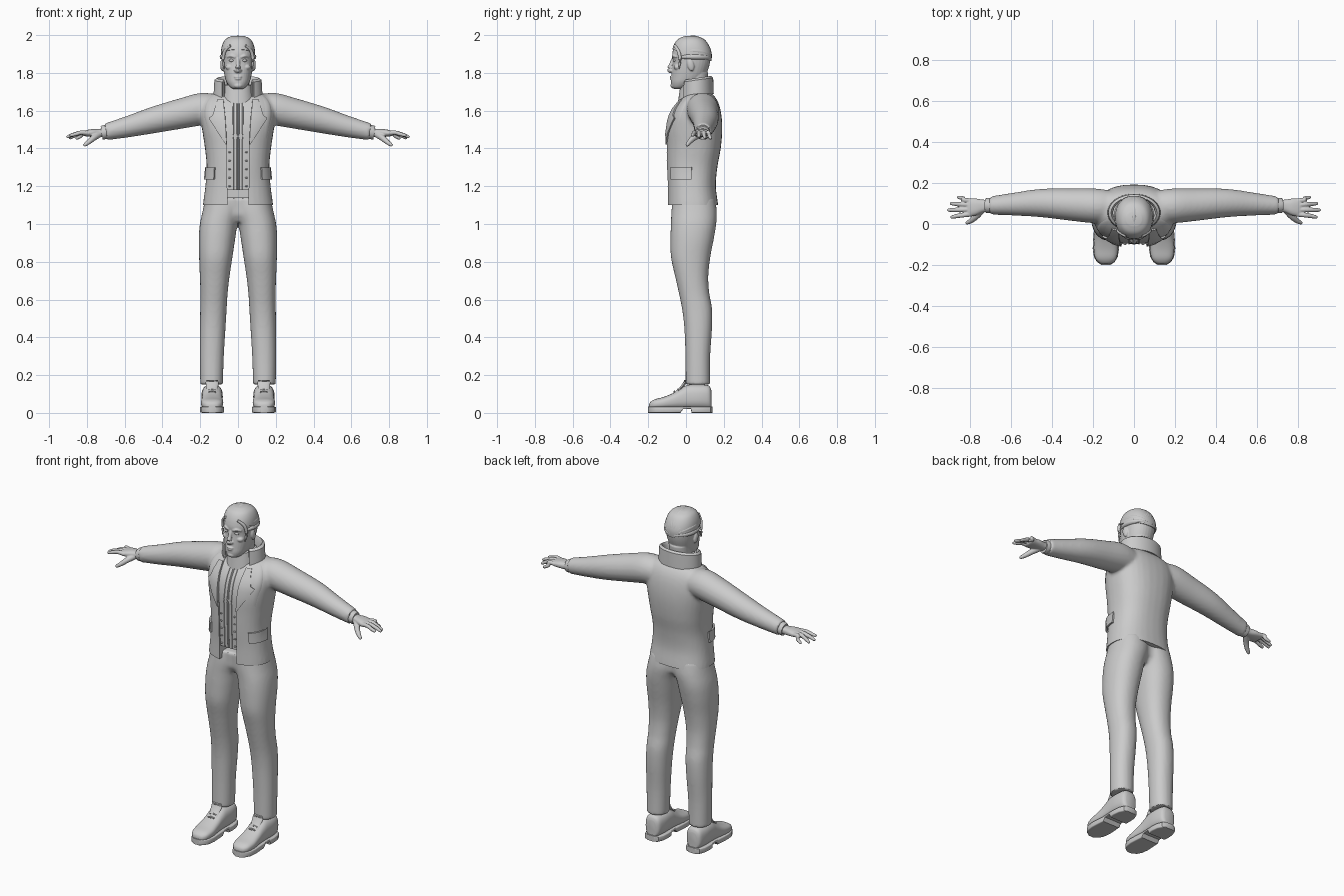
import bpy, bmesh, math
from mathutils import Vector, Matrix

if "Cube" in bpy.data.objects:
    bpy.data.objects.remove(bpy.data.objects["Cube"])

grey = bpy.data.materials.new("plain grey")
grey.use_nodes = True
grey.diffuse_color = (0.6, 0.6, 0.6, 1)
grey.node_tree.nodes["Principled BSDF"].inputs["Base Color"].default_value = (0.6, 0.6, 0.6, 1)


# ---- helpers ----
def spow(v, p):
    return math.copysign(abs(v) ** p, v)


def smooth(rows, k=4):
    """Catmull-Rom rows between the given rows."""
    out = []
    for i in range(len(rows) - 1):
        quad = [rows[max(0, min(len(rows) - 1, i + d))] for d in (-1, 0, 1, 2)]
        for j in range(k):
            t = j / k
            out.append(tuple(b + t / 2 * (c - a + t * (2*a - 5*b + 4*c - d + t * (3*(b - c) + d - a)))
                             for a, b, c, d in zip(*quad)))
    return out + [tuple(rows[-1])]


def ring(c, u, v, e=2, n=32):
    return [Vector(c) + Vector(u) * spow(math.cos(2*math.pi*i/n), 2/e)
            + Vector(v) * spow(math.sin(2*math.pi*i/n), 2/e) for i in range(n)]


def flat_ring(row, e=2.2):
    z, x0, x1, y0, y1 = row
    return ring(((x0+x1)/2, (y0+y1)/2, z), ((x1-x0)/2, 0, 0), (0, (y1-y0)/2, 0), e)


def loft(bm, rings, closed=True):
    vs = [[bm.verts.new(p) for p in r] for r in rings]
    n = len(vs[0])
    for a, b in zip(vs, vs[1:]):
        for i in range(n if closed else n - 1):
            bm.faces.new((a[i], a[(i+1) % n], b[(i+1) % n], b[i]))
    if closed:
        bm.faces.new(vs[0])
        bm.faces.new(vs[-1])


def tube(bm, pts, flat=1.0, n=12):
    """Tapered tube through rows of x, y, z, radius."""
    pts = smooth(pts, 4)
    rings = []
    for i, p in enumerate(pts):
        d = Vector(pts[min(i+1, len(pts)-1)][:3]) - Vector(pts[max(i-1, 0)][:3])
        q = d.to_track_quat('Z', 'Y')
        rings.append(ring(p[:3], q @ Vector((p[3], 0, 0)), q @ Vector((0, p[3]*flat, 0)), 2, n))
    loft(bm, rings)


def ball(bm, c, r, tilt=0.0):
    m = Matrix.Translation(c) @ Matrix.Rotation(tilt, 4, 'X') @ Matrix.Diagonal((*r, 1))
    bmesh.ops.create_uvsphere(bm, u_segments=20, v_segments=12, radius=1, matrix=m)


def finish(name, bm, mirror=False, voxel=0, thick=0, cutters=(), angle=40, relax=5):
    bmesh.ops.recalc_face_normals(bm, faces=bm.faces)
    me = bpy.data.meshes.new(name)
    bm.to_mesh(me)
    bm.free()
    ob = bpy.data.objects.new(name, me)
    bpy.context.scene.collection.objects.link(ob)
    if thick:
        m = ob.modifiers.new("thickness", 'SOLIDIFY')
        m.thickness, m.offset = thick, 0
    if mirror:
        ob.modifiers.new("mirror", 'MIRROR').use_mirror_merge = False
    if voxel:
        m = ob.modifiers.new("merge", 'REMESH')
        m.mode, m.voxel_size = 'VOXEL', voxel
        m = ob.modifiers.new("relax", 'SMOOTH')
        m.factor, m.iterations = 0.5, relax
    for c in cutters:
        m = ob.modifiers.new("cut", 'BOOLEAN')
        m.operation, m.object, m.solver = 'DIFFERENCE', c, 'EXACT'
    bpy.context.view_layer.update()
    dg = bpy.context.evaluated_depsgraph_get()
    baked = bpy.data.meshes.new_from_object(ob.evaluated_get(dg))
    ob.modifiers.clear()
    ob.data = baked
    baked.name = name
    baked.materials.clear()
    baked.materials.append(grey)
    bpy.ops.object.select_all(action='DESELECT')
    ob.select_set(True)
    bpy.context.view_layer.objects.active = ob
    bpy.ops.object.shade_smooth_by_angle(angle=math.radians(angle))
    return ob


# ---- jacket: rows of z, half width, front y, back y ----
TORSO = smooth([(1.04, .188, -.10, .172), (1.10, .186, -.10, .17), (1.20, .173, -.10, .158),
                (1.30, .166, -.105, .166), (1.40, .175, -.106, .184), (1.50, .19, -.105, .192),
                (1.58, .2, -.086, .187), (1.64, .19, -.05, .172), (1.68, .155, -.01, .148),
                (1.70, .09, .02, .12)], 5)
E = 2.4


def torso_point(x, z, off):
    """Point on the jacket front at x, z, lifted by off."""
    a, b = next(((a, b) for a, b in zip(TORSO, TORSO[1:]) if b[0] >= z), TORSO[-2:])
    t = (z - a[0]) / (b[0] - a[0])
    rx, yf, yb = [p + t * (q - p) for p, q in zip(a[1:], b[1:])]
    ang = math.asin(min(1, x / rx) ** (E / 2))
    return Vector(((rx + off) * math.sin(ang) ** (2/E),
                   (yf+yb)/2 - ((yb-yf)/2 + off) * math.cos(ang) ** (2/E), z))


def cutter(name, rings):
    bm = bmesh.new()
    loft(bm, rings)
    ob = finish(name, bm)
    ob.hide_render = True
    ob.hide_set(True)
    return ob


def quad(z, w, y0, y1):
    return [(-w, y0, z), (w, y0, z), (w, y1, z), (-w, y1, z)]


opening = cutter("opening_cutter", [quad(1.0, .056, -.4, 0), quad(1.42, .058, -.4, 0), quad(1.8, .088, -.4, 0)])
hem = cutter("hem_cutter", [quad(.9, .5, -.5, .5), quad(1.1, .5, -.5, .5)])

bm = bmesh.new()
loft(bm, [flat_ring((z, -rx, rx, yf, yb), E) for z, rx, yf, yb in TORSO])
SLEEVE = [(.07, .085, 1.61, .07), (.18, .088, 1.61, .084), (.30, .094, 1.585, .079),
          (.45, .102, 1.55, .069), (.58, .097, 1.516, .056), (.70, .09, 1.488, .044)]
for s in (-1, 1):
    loft(bm, [ring((s*x, y, z), (0, r, 0), (s*r*.15, 0, r)) for x, y, z, r in smooth(SLEEVE)])
finish("jacket", bm, voxel=.009, cutters=(opening, hem))

# shirt cuffs
bm = bmesh.new()
loft(bm, [ring((x, .09, z), (0, r, 0), (r*.15, 0, r)) for x, z, r in
          ((.68, 1.492, .036), (.715, 1.484, .037), (.722, 1.482, .034))])
finish("shirt_cuffs", bm, mirror=True)


# lapels and pocket flaps: rows of z, inner x, outer x
def patch(name, rows, off, thick):
    bm = bmesh.new()
    loft(bm, [[torso_point(x0 + (x1-x0)*i/8, z, off) for i in range(9)] for z, x0, x1 in rows], False)
    finish(name, bm, mirror=True, thick=thick, angle=30)


patch("lapels", [(1.42, .059, .062), (1.48, .061, .10), (1.54, .065, .138), (1.56, .066, .15),
                 (1.575, .067, .13), (1.61, .071, .12), (1.66, .075, .105)], .004, .008)
patch("pocket_flaps", [(1.235, .122, .175), (1.26, .12, .175), (1.28, .12, .175), (1.298, .118, .175)], .006, .01)

# folded collar
bm = bmesh.new()
rows = []
for z, r in [(1.645, .112), (1.70, .106), (1.755, .106), (1.768, .112), (1.76, .121), (1.70, .124), (1.675, .125)]:
    arc = [math.radians(42 + 276*i/40) for i in range(41)]
    pts = [(r*math.sin(a), .055 - .7*r*math.cos(a)) for a in arc]
    rows.append([(x, y, z + .15*(y - .055)) for x, y in pts])
loft(bm, rows, False)
finish("collar", bm, thick=.009)

# ---- vest with zip, seams and buttons ----
bm = bmesh.new()
loft(bm, [flat_ring((z, -rx+.02, rx-.02, yf+.01, .06), E) for z, rx, yf, yb in TORSO if 1.16 <= z <= 1.69])
finish("vest", bm)
bm = bmesh.new()
loft(bm, [flat_ring(r) for r in ((1.63, -.088, .088, -.045, .12), (1.69, -.08, .08, -.036, .118),
                                 (1.735, -.074, .074, -.03, .118), (1.738, -.066, .066, -.022, .112))])
finish("inner_collar", bm)
bm = bmesh.new()
for x in (.004, .026):
    tube(bm, [(*torso_point(x, z, -.009), .003) for z in (1.18, 1.3, 1.4, 1.5, 1.58, 1.64)], n=6)
for k in range(5):
    ball(bm, torso_point(.046, 1.2 + .045*k, -.007), (.007, .006, .004))
finish("vest_trim", bm, mirror=True)

# ---- trousers: rows of z, inner x, outer x, front y, back y ----
LEG = [(.15, .08, .2, -.002, .127), (.3, .075, .202, -.003, .128), (.45, .066, .202, -.009, .138),
       (.55, .06, .2, -.021, .138), (.63, .055, .199, -.037, .124), (.72, .045, .202, -.057, .118),
       (.82, .03, .206, -.079, .128), (.92, .015, .208, -.082, .147), (1.0, .002, .202, -.08, .16),
       (1.07, -.02, .187, -.077, .163), (1.14, -.02, .172, -.07, .152)]
bm = bmesh.new()
loft(bm, [flat_ring(r) for r in smooth(LEG)])
loft(bm, [flat_ring(r) for r in ((1.01, -.04, .08, -.04, .11), (1.05, -.06, .12, -.062, .142),
                                 (1.14, -.06, .13, -.066, .148))])
finish("trousers", bm, mirror=True, voxel=.009)

# ---- shoes: rows of y, half width, bottom z, top z ----
FOOT = [(.134, .03, .02, .12), (.12, .047, .02, .145), (.07, .056, .02, .15), (.01, .055, .02, .148),
        (-.03, .054, .02, .128), (-.07, .056, .02, .104), (-.12, .059, .02, .084),
        (-.165, .052, .02, .072), (-.188, .034, .02, .058), (-.195, .015, .02, .045)]
bm = bmesh.new()
loft(bm, [ring((.137, y, (a+b)/2), (w, 0, 0), (0, 0, (b-a)/2), 2.6) for y, w, a, b in smooth(FOOT)])
finish("shoes", bm, mirror=True)
SOLE = [(.14, .025, 0), (.13, .045, 0), (.1, .058, 0), (.06, .062, 0), (.03, .06, 0), (.026, .059, .02),
        (-.015, .057, .02), (-.03, .058, 0), (-.08, .062, 0), (-.12, .064, 0), (-.16, .058, 0),
        (-.185, .043, 0), (-.2, .02, 0)]
bm = bmesh.new()
loft(bm, [ring((.137, y, (z+.034)/2), (w, 0, 0), (0, 0, (.034-z)/2), 8) for y, w, z in SOLE])
finish("soles", bm, mirror=True)
bm = bmesh.new()
tube(bm, [(.137, -.06, .102, .03), (.137, -.03, .128, .03), (.137, -.006, .16, .034), (.137, -.004, .174, .03)], .25)
for y, z in ((-.022, .142), (-.042, .126), (-.062, .115)):
    tube(bm, [(.117, y, z-.004, .004), (.137, y, z, .004), (.157, y, z-.004, .004)], n=6)
finish("shoe_tongues_and_laces", bm, mirror=True)

# ---- hands ----
bm = bmesh.new()
PALM = [(.69, .09, 1.488, .028, .024), (.73, .088, 1.482, .03, .022), (.77, .083, 1.482, .041, .021),
        (.805, .08, 1.48, .043, .016), (.82, .08, 1.478, .036, .01)]
loft(bm, [ring((x, y, z), (0, a, 0), (0, 0, b), 2.4) for x, y, z, a, b in smooth(PALM)])
for y0, y1, tip, z1 in ((.048, .034, .892, 1.466), (.07, .068, .908, 1.458), (.092, .1, .895, 1.452),
                        (.112, .13, .86, 1.45)):
    tube(bm, [(.79, y0, 1.48, .012), (.83, (2*y0+y1)/3, 1.484, .0115),
              (tip-.03, (y0+2*y1)/3, (z1+1.484)/2, .0105), (tip-.005, y1, z1+.003, .008), (tip, y1, z1, .004)])
tube(bm, [(.735, .075, 1.475, .018), (.765, .04, 1.455, .016), (.79, .018, 1.434, .013),
          (.812, .006, 1.418, .009), (.817, .004, 1.414, .004)])
finish("hands", bm, mirror=True, voxel=.0035, relax=3)

# ---- head: rows of z, half width, front y, back y ----
HEAD = smooth([(1.715, .024, -.062, -.02), (1.725, .042, -.074, .02), (1.75, .06, -.079, .07),
               (1.78, .07, -.077, .10), (1.82, .078, -.074, .118), (1.86, .083, -.07, .128),
               (1.90, .085, -.073, .13), (1.94, .078, -.062, .115), (1.97, .06, -.04, .09),
               (1.985, .03, -.005, .05)])
bm = bmesh.new()
loft(bm, [flat_ring((z, -r, r, a, b)) for z, r, a, b in HEAD])
loft(bm, [flat_ring(r, 2) for r in ((1.62, -.065, .065, -.015, .11), (1.70, -.058, .058, -.012, .112),
                                    (1.80, -.062, .062, .0, .118))])
tube(bm, [(0, -.066, 1.875, .01), (0, -.078, 1.845, .011), (0, -.087, 1.82, .014), (0, -.078, 1.803, .011)])
for s in (-1, 1):
    ball(bm, (s*.012, -.078, 1.812), (.009, .01, .008))
    ball(bm, (s*.084, .025, 1.842), (.01, .018, .033), .2)
    ball(bm, (s*.045, -.045, 1.83), (.022, .02, .016))
    tube(bm, [(s*.014, -.07, 1.882, .006), (s*.036, -.067, 1.89, .007), (s*.058, -.05, 1.884, .004)])
for z, w in ((1.779, .022), (1.768, .018)):
    ball(bm, (0, -.075, z), (w, .011, .0065))
ball(bm, (0, -.066, 1.733), (.024, .016, .015))
finish("head", bm, voxel=.0035, relax=3)
bm = bmesh.new()
ball(bm, (.033, -.06, 1.866), (.014, .009, .008))
finish("eyes", bm, mirror=True)

# ---- swept-back hair ----
bm = bmesh.new()
loft(bm, [flat_ring((1.85 + (z-1.85)*1.07, -r-.006, r+.006, a-.003, b+.006)) for z, r, a, b in HEAD])
cut = bmesh.ops.bisect_plane(bm, geom=bm.verts[:] + bm.edges[:] + bm.faces[:], plane_co=(0, -.075, 1.925),
                             plane_no=(0, -.3, -1), clear_outer=True)
bmesh.ops.holes_fill(bm, edges=[g for g in cut['geom_cut'] if isinstance(g, bmesh.types.BMEdge)])
finish("hair_cap", bm)
bm = bmesh.new()
for i in range(11):
    phi = math.radians(-85 + 17*i)
    pts = []
    for k in range(8):
        t = math.radians(44 + 18*k)
        pts.append((.083*math.sin(t)*math.sin(phi), .032 - .1*math.cos(t),
                    1.876 + .108*math.sin(t)*math.cos(phi), .006 + .009*math.sin(math.pi*k/7)))
    tube(bm, pts, n=10)
for s in (-1, 1):
    tube(bm, [(s*.04, -.06, 1.945, .007), (s*.07, -.04, 1.915, .009), (s*.079, -.032, 1.87, .008),
              (s*.074, -.038, 1.82, .003)])
finish("hair_strands", bm)
